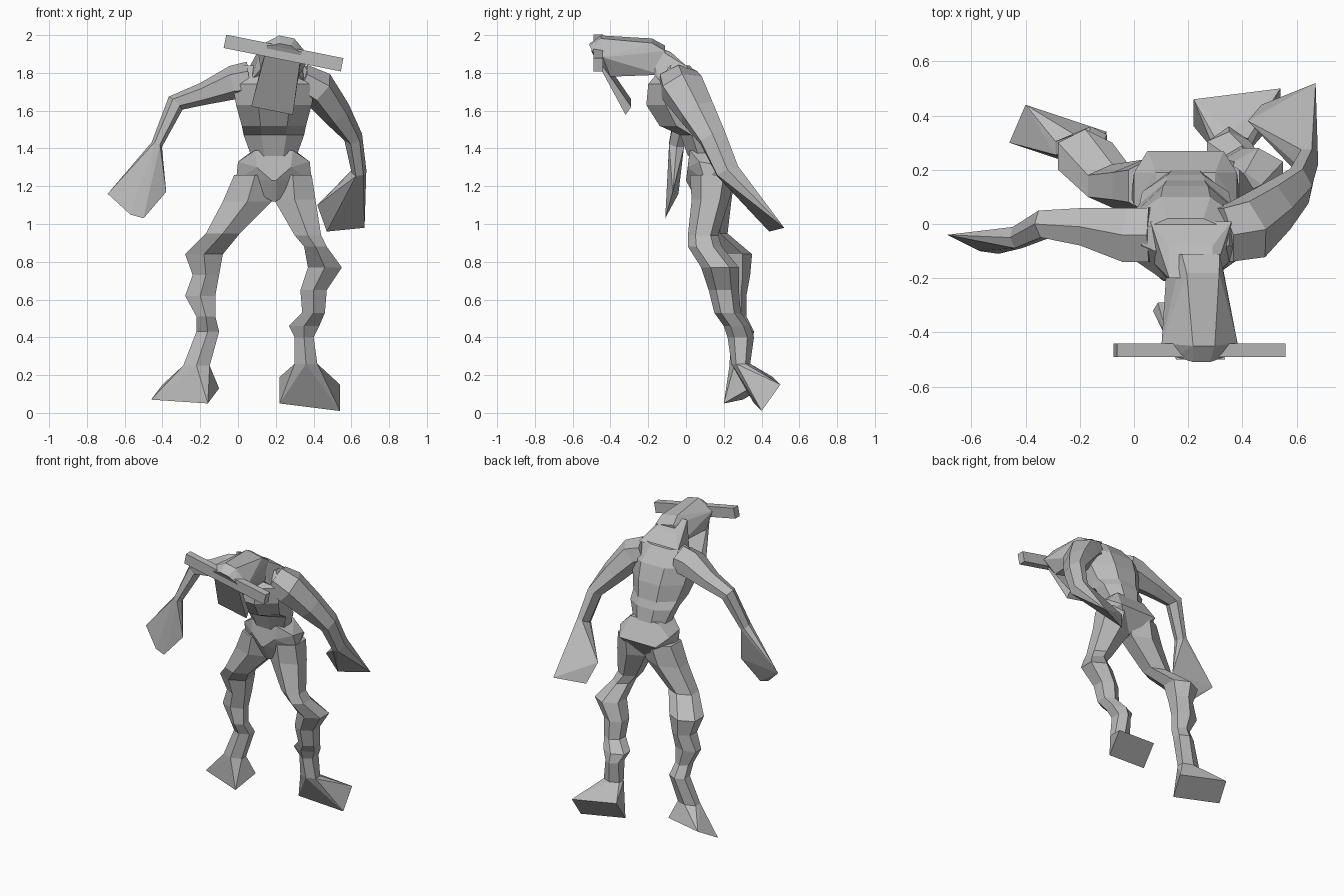
import bpy, bmesh, math
from mathutils import Vector

if "Cube" in bpy.data.objects:
    bpy.data.objects.remove(bpy.data.objects["Cube"])

colour = (.5, .5, .5, 1)
grey = bpy.data.materials.new("plain_grey")
grey.use_nodes = True
grey.diffuse_color = colour
grey.node_tree.nodes["Principled BSDF"].inputs["Base Color"].default_value = colour


def finish(name, bm):
    bmesh.ops.recalc_face_normals(bm, faces=bm.faces)
    mesh = bpy.data.meshes.new(name)
    bm.to_mesh(mesh)
    bm.free()
    mesh.materials.append(grey)
    bpy.context.collection.objects.link(bpy.data.objects.new(name, mesh))


def loft(name, rings):
    """Skin a row of rings and cap both ends."""
    bm = bmesh.new()
    loops = [[bm.verts.new(point) for point in ring] for ring in rings]
    for low, high in zip(loops, loops[1:]):
        for i in range(len(low)):
            bm.faces.new((low[i - 1], low[i], high[i], high[i - 1]))
    bm.faces.new(loops[0])
    bm.faces.new(loops[-1])
    finish(name, bm)


def hull(name, points):
    """Wrap a convex block around a few corner points."""
    bm = bmesh.new()
    for point in points:
        bm.verts.new(point)
    result = bmesh.ops.convex_hull(bm, input=bm.verts)
    spare = {item for item in result["geom_interior"] + result["geom_unused"]
             if isinstance(item, bmesh.types.BMVert)}
    bmesh.ops.delete(bm, geom=list(spare), context="VERTS")
    bmesh.ops.dissolve_limit(bm, angle_limit=math.radians(2),
                             verts=bm.verts, edges=bm.edges)
    finish(name, bm)


def ring(centre, across, away, sides=6, turn=math.pi / 2):
    """Polygon around a centre that reaches the tips of both half axes."""
    angles = [turn + math.tau * i / sides for i in range(sides)]
    wide = max(abs(math.cos(angle)) for angle in angles)
    deep = max(abs(math.sin(angle)) for angle in angles)
    return [centre + across * math.cos(angle) / wide + away * math.sin(angle) / deep
            for angle in angles]


def level_rings(sections, **shape):
    """Horizontal rings; each section is x, y, z, half width, half depth."""
    return [ring(Vector((x, y, z)), Vector((width, 0, 0)), Vector((0, depth, 0)), **shape)
            for x, y, z, width, depth in sections]


def tube_rings(sections):
    """Rings square to a path; each section is x, y, z, half depth, half height."""
    centres = [Vector(section[:3]) for section in sections]
    rings = []
    for i, (centre, section) in enumerate(zip(centres, sections)):
        ahead = centres[min(i + 1, len(centres) - 1)]
        behind = centres[max(i - 1, 0)]
        along = (ahead - behind).normalized()
        side = Vector((0, 1, 0))
        side = (side - along * side.dot(along)).normalized()
        up = along.cross(side)
        rings.append(ring(centre, side * section[3], up * section[4]))
    return rings


def both_sides(points, middle, roll=0, pivot=0):
    """Mirror half width, y, z points about a middle, then roll them sideways."""
    return [(middle + offset + roll * (z - pivot), y, z - roll * offset)
            for width, y, z in points for offset in (-width, width)]


# Torso: waist, rib cage and shoulders, as half width, front, back, height
spine = .19
torso = [
    (.12, .01, .2, 1.36),
    (.16, -.03, .18, 1.47),
    (.17, -.14, .16, 1.52),
    (.2, -.21, .14, 1.63),
    (.22, -.2, .1, 1.74),
    (.16, -.12, .02, 1.84),
]
loft("torso", level_rings(
    [(spine, (front + back) / 2, z, width, (back - front) / 2)
     for width, front, back, z in torso],
    sides=8, turn=math.pi / 8))

# Pelvis flaring from the waist to the hips, with a pointed crotch
hull("pelvis", both_sides([
    (.1, .02, 1.39), (.11, .19, 1.39), (.19, .07, 1.33), (.19, .19, 1.31),
    (.09, .01, 1.3), (.14, .27, 1.26), (.01, 0, 1.23), (.01, .06, 1.12),
    (.01, .18, 1.13), (.2, .1, 1.23),
], spine))

# Legs, from hip down to ankle
legs = {
    "left": [
        (.29, .14, 1.26, .1, .12),
        (.3, .13, 1.13, .11, .1),
        (.37, .09, .94, .07, .08),
        (.41, .1, .88, .06, .09),
        (.46, .18, .77, .09, .1),
        (.4, .2, .65, .07, .08),
        (.4, .22, .53, .06, .07),
        (.35, .27, .46, .08, .07),
        (.35, .29, .4, .05, .07),
        (.36, .29, .26, .06, .05),
    ],
    "right": [
        (.09, .14, 1.26, .11, .12),
        (.05, .14, 1.12, .13, .1),
        (-.08, .14, .95, .09, .08),
        (-.18, .25, .84, .1, .1),
        (-.17, .26, .73, .07, .08),
        (-.2, .26, .62, .08, .06),
        (-.17, .26, .51, .05, .06),
        (-.16, .3, .43, .06, .06),
        (-.22, .28, .25, .07, .05),
    ],
}

# Soles: centre, half width and half length of a tilted plate
soles = {
    "left": [(.38, .43, .1), (.16, .02, -.02), (0, .05, .07)],
    "right": [(-.28, .32, .1), (.15, -.05, -.01), (.03, .07, .04)],
}
for side, sections in legs.items():
    rings = level_rings(sections)
    loft(side + "_leg", rings)
    centre, across, along = map(Vector, soles[side])
    sole = [centre + across * i + along * j for i in (-1, 1) for j in (-1, 1)]
    hull(side + "_foot", rings[-1] + sole)

# Arms, from shoulder to wrist
arms = {
    "left": [
        (.33, -.04, 1.76, .1, .09),
        (.42, -.02, 1.72, .11, .1),
        (.52, .06, 1.59, .09, .08),
        (.61, .14, 1.46, .07, .05),
        (.64, .22, 1.28, .06, .04),
    ],
    "right": [
        (.06, -.04, 1.76, .1, .1),
        (-.02, -.04, 1.75, .1, .09),
        (-.18, -.01, 1.69, .07, .06),
        (-.33, 0, 1.64, .05, .05),
        (-.43, -.05, 1.42, .04, .03),
    ],
}

# Hands flare out from the wrist to a four-cornered end
hand_ends = {
    "left": [(.42, .38, 1.1), (.47, .44, .96), (.67, .52, .98), (.66, .37, 1.1)],
    "right": [(-.69, -.04, 1.16), (-.57, -.1, 1.05), (-.5, -.11, 1.03), (-.38, -.07, 1.17)],
}
for side, sections in arms.items():
    rings = tube_rings(sections)
    loft(side + "_arm", rings)
    hull(side + "_hand", rings[-1] + hand_ends[side])

# Neck leaning forward from the shoulders into the head
hull("neck", both_sides([
    (.15, .01, 1.83), (.14, -.14, 1.76), (.08, -.08, 1.91), (.08, -.2, 1.96),
    (.09, -.2, 1.82),
], spine + .02))

# Head parts share one sideways roll
tilt = {"middle": .24, "roll": .2, "pivot": 1.9}

# Head, wider towards the brow
hull("head", both_sides([
    (.06, -.18, 1.97), (.07, -.11, 1.93), (.04, -.45, 1.99), (.14, -.44, 1.91),
    (.03, -.51, 1.95), (.09, -.49, 1.92), (.1, -.4, 1.8), (.1, -.13, 1.81),
], **tilt))

# Long flat face hanging from the brow
hull("face", both_sides([
    (.09, -.5, 1.93), (.11, -.32, 1.6), (.1, -.4, 1.8), (.1, -.29, 1.64),
], **tilt))

# Horns: a single bar through the brow
hull("horns", both_sides([
    (.31, y, z) for y in (-.49, -.44) for z in (1.87, 1.94)
], **tilt))
